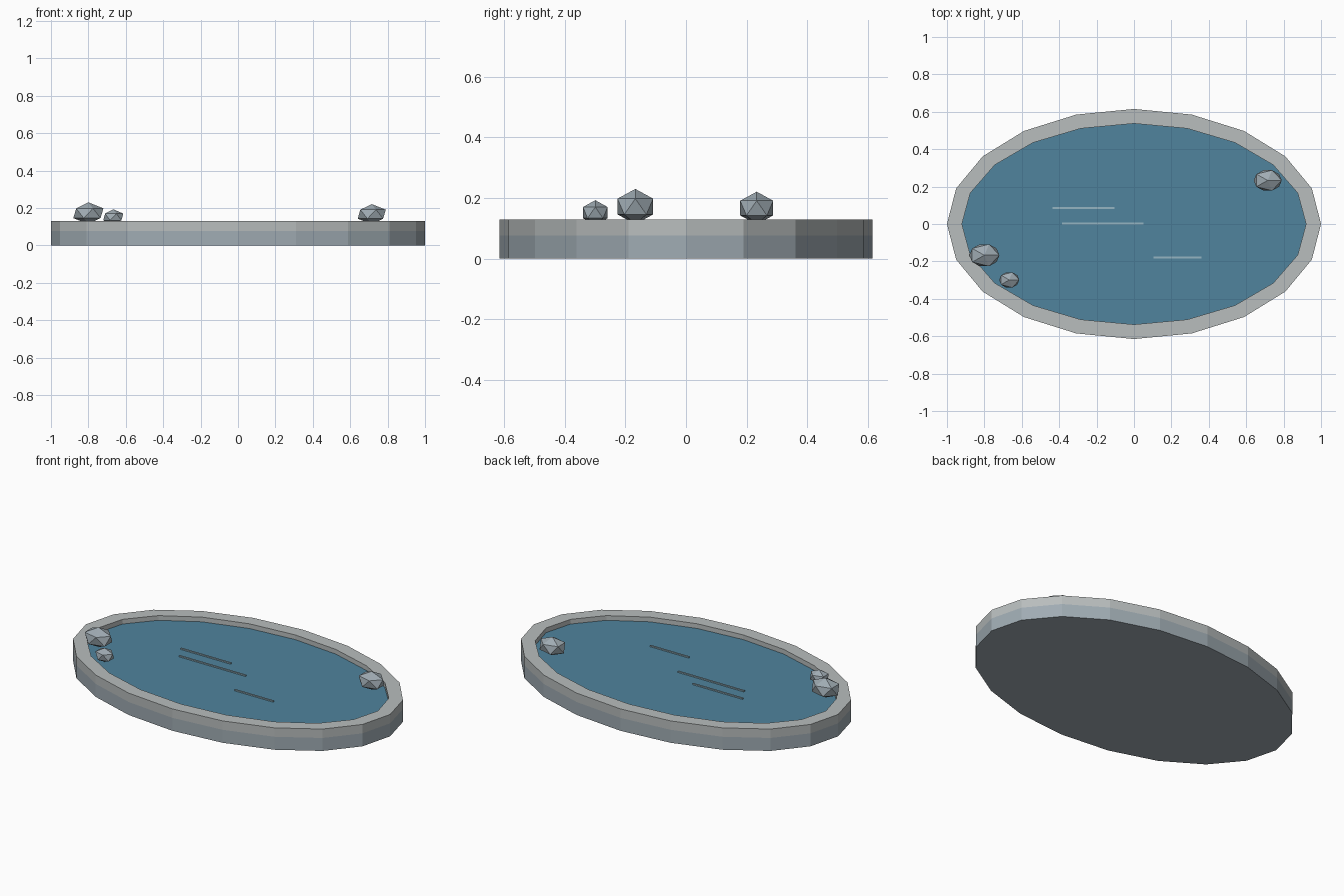
import bpy, bmesh, math
from mathutils import Matrix

if "Cube" in bpy.data.objects:
    bpy.data.objects.remove(bpy.data.objects["Cube"])

SIDES = 20

def material(name, rgb):
    m = bpy.data.materials.new(name)
    m.diffuse_color = (*rgb, 1)
    m.use_nodes = True
    m.node_tree.nodes["Principled BSDF"].inputs["Base Color"].default_value = m.diffuse_color
    return m

STONE = material("stone_grey", (0.35, 0.41, 0.45))
RIM = material("rim_grey", (0.48, 0.51, 0.51))
WATER = material("water_blue", (0.08, 0.23, 0.34))
PALE = material("ripple_pale", (0.30, 0.46, 0.54))

def finish(name, bm, mat):
    bmesh.ops.recalc_face_normals(bm, faces=bm.faces)
    me = bpy.data.meshes.new(name)
    bm.to_mesh(me)
    bm.free()
    me.materials.append(mat)
    ob = bpy.data.objects.new(name, me)
    bpy.context.collection.objects.link(ob)
    return ob

def ellipse(bm, rx, ry, z):
    angles = [2 * math.pi * i / SIDES for i in range(SIDES)]
    return [bm.verts.new((rx * math.cos(a), ry * math.sin(a), z)) for a in angles]

def bridge(bm, a, b):
    for i in range(SIDES):
        j = (i + 1) % SIDES
        bm.faces.new((a[i], a[j], b[j], b[i]))

def disc(name, rx, ry, z0, z1, mat):
    bm = bmesh.new()
    low, high = ellipse(bm, rx, ry, z0), ellipse(bm, rx, ry, z1)
    bridge(bm, low, high)
    bm.faces.new(low)
    bm.faces.new(high)
    return finish(name, bm, mat)

# Solid base and water surface
disc("pond_base", 1.0, 0.615, 0, 0.077, STONE)
disc("water", 0.921, 0.538, 0.077, 0.102, WATER)

# Raised rim ring
bm = bmesh.new()
loops = [ellipse(bm, rx, ry, z) for rx, ry, z in
         ((1.0, 0.615, 0.077), (1.0, 0.615, 0.13), (0.92, 0.537, 0.13), (0.92, 0.537, 0.077))]
for k in range(4):
    bridge(bm, loops[k], loops[(k + 1) % 4])
finish("pond_rim", bm, RIM)

# Thin ripples on the water
for i, (x0, x1, y) in enumerate(((-0.435, -0.105, 0.085), (-0.385, 0.05, 0.003), (0.105, 0.36, -0.18))):
    bm = bmesh.new()
    bmesh.ops.create_cube(bm, size=1, matrix=Matrix.Translation(((x0 + x1) / 2, y, 0.105))
                          @ Matrix.Diagonal((x1 - x0, 0.01, 0.008, 1)))
    finish(f"ripple_{i + 1}", bm, PALE)

# Faceted stones on the edge: centre, then radii
for i, (c, s) in enumerate((((-0.80, -0.167, 0.172), (0.09, 0.069, 0.058)),
                            ((-0.667, -0.299, 0.152), (0.06, 0.048, 0.041)),
                            ((0.715, 0.233, 0.167), (0.084, 0.064, 0.054)))):
    bm = bmesh.new()
    bmesh.ops.create_icosphere(bm, subdivisions=1, radius=1,
                               matrix=Matrix.Translation(c) @ Matrix.Diagonal((*s, 1)))
    finish(f"stone_{i + 1}", bm, STONE)
